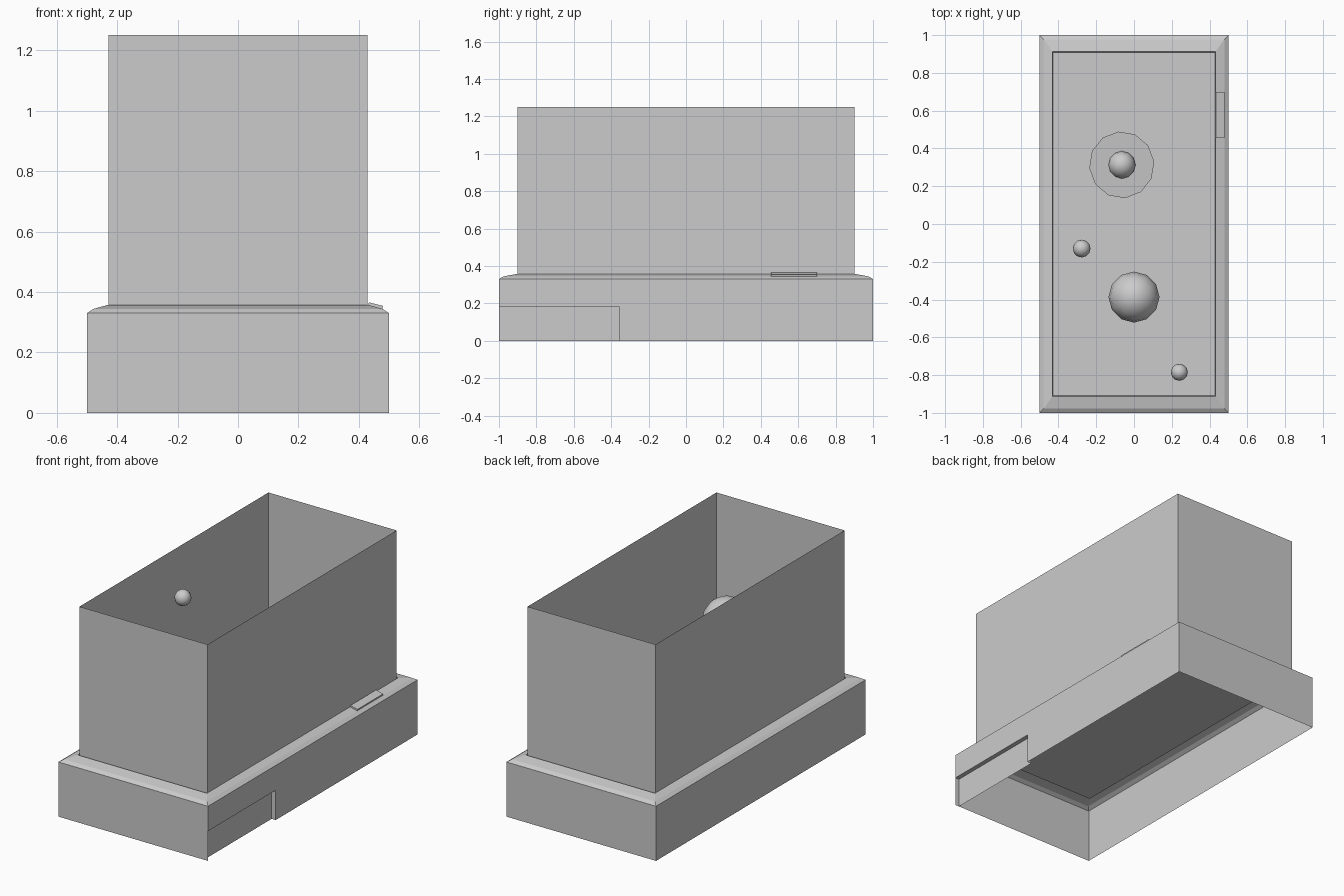
import bpy, bmesh, math

if "Cube" in bpy.data.objects:
    bpy.data.objects.remove(bpy.data.objects["Cube"])


def finish(bm, name):
    bmesh.ops.remove_doubles(bm, verts=bm.verts, dist=1e-5)
    mesh = bpy.data.meshes.new(name)
    bm.to_mesh(mesh)
    bm.free()
    obj = bpy.data.objects.new(name, mesh)
    bpy.context.collection.objects.link(obj)
    return obj


def face(bm, pts):
    return bm.faces.new([bm.verts.new(p) for p in pts])


def loft(bm, profile):
    """Mitred rectangular rings given as (half width, half depth, z)."""
    rings = [[bm.verts.new((sx * w, sy * d, z))
              for sx, sy in ((-1, -1), (1, -1), (1, 1), (-1, 1))]
             for w, d, z in profile]
    for a, b in zip(rings, rings[1:]):
        for i in range(4):
            j = (i + 1) % 4
            bm.faces.new((a[i], a[j], b[j], b[i]))
    return rings


# Base: open-bottomed shell with sloped trim and sunken tank floor
bm = bmesh.new()
rings = loft(bm, [(0.5, 1, 0), (0.5, 1, 0.33), (0.478, 0.978, 0.344),
                  (0.432, 0.912, 0.357), (0.43, 0.908, 0.345)])
bm.faces.new(rings[-1])

# Right side of the base: L-shaped panel around a shallow recess
bm.faces.ensure_lookup_table()
bmesh.ops.delete(bm, geom=[bm.faces[1]], context='FACES_ONLY')
X, R, H, E = 0.5, 0.473, 0.18, -0.355
face(bm, [(X, E, 0), (X, 1, 0), (X, 1, 0.33), (X, E, 0.33), (X, E, H)])
face(bm, [(X, -1, H), (X, E, H), (X, E, 0.33), (X, -1, 0.33)])
face(bm, [(R, -1, 0), (R, E, 0), (R, E, H), (R, -1, H)])
face(bm, [(R, -1, H), (R, E, H), (X, E, H), (X, -1, H)])
face(bm, [(R, E, 0), (X, E, 0), (X, E, H), (R, E, H)])
finish(bm, "base")

# Tank walls: thin sheet, open at the top
bm = bmesh.new()
loft(bm, [(0.428, 0.902, 0.345), (0.428, 0.902, 1.25)])
finish(bm, "tank_walls")

# Switch lying on the right-hand trim
bpy.ops.mesh.primitive_cube_add(size=1, location=(0.455, 0.577, 0.354),
                                rotation=(0, math.radians(14), 0))
switch = bpy.context.object
switch.name = "switch"
switch.scale = (0.048, 0.245, 0.012)

# Floating balls
for name, loc, r in (("large_ball", (0, -0.387, 0.79), 0.135),
                     ("small_ball_left", (-0.277, -0.13, 1.05), 0.047),
                     ("small_ball_front", (0.24, -0.785, 0.55), 0.045),
                     ("ringed_ball", (-0.065, 0.313, 0.62), 0.073)):
    bpy.ops.mesh.primitive_uv_sphere_add(segments=12, ring_count=8,
                                         radius=r, location=loc)
    bpy.context.object.name = name
    bpy.ops.object.shade_smooth()

# Tilted disc around the ringed ball
bpy.ops.mesh.primitive_circle_add(vertices=12, radius=0.177, fill_type='NGON',
                                  location=(-0.065, 0.313, 0.62),
                                  rotation=(0, math.radians(13), 0.1))
bpy.context.object.name = "ball_disc"
